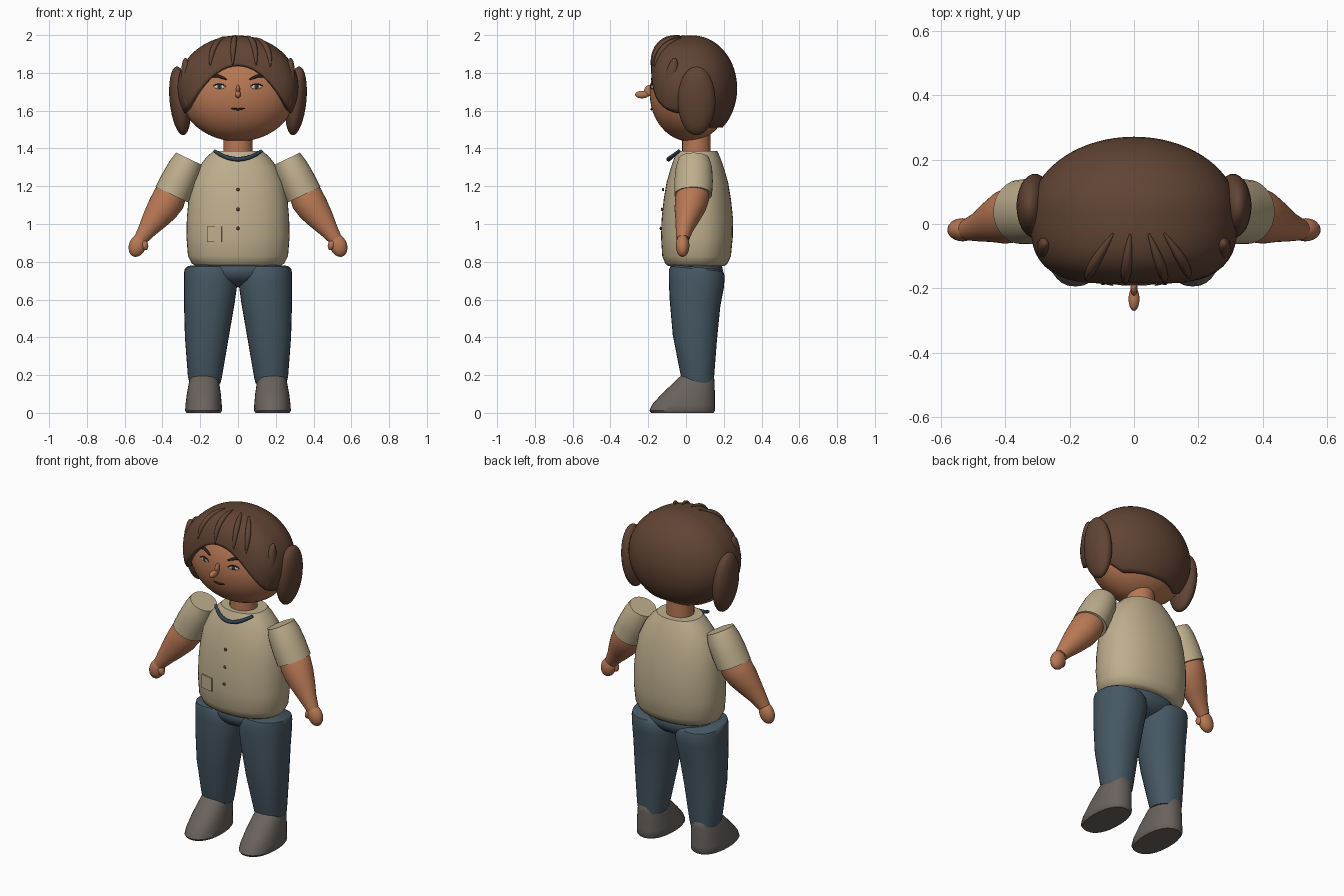
import bpy, bmesh, math
from mathutils import Vector, Matrix

if "Cube" in bpy.data.objects:
    bpy.data.objects.remove(bpy.data.objects["Cube"])


def material(name, r, g, b):
    m = bpy.data.materials.new(name)
    lin = [((c / 255 + 0.055) / 1.055) ** 2.4 for c in (r, g, b)]
    m.diffuse_color = (*lin, 1)
    m.use_nodes = True
    m.node_tree.nodes["Principled BSDF"].inputs["Base Color"].default_value = m.diffuse_color
    return m


SKIN = material("skin", 184, 120, 84)
HAIR = material("brown hair", 97, 68, 52)
SHIRT = material("beige cloth", 190, 174, 141)
DENIM = material("blue grey denim", 70, 88, 100)
SHOE = material("grey leather", 106, 99, 94)
NAVY = material("navy trim", 48, 66, 82)
DARK = material("dark brown", 52, 34, 28)
WHITE = material("eye white", 215, 210, 200)
IRIS = material("iris grey", 70, 80, 82)


def finish(name, bm, mat, angle=40):
    bmesh.ops.recalc_face_normals(bm, faces=bm.faces[:])
    me = bpy.data.meshes.new(name)
    bm.to_mesh(me)
    bm.free()
    me.materials.append(mat)
    ob = bpy.data.objects.new(name, me)
    bpy.context.collection.objects.link(ob)
    bpy.ops.object.select_all(action='DESELECT')
    ob.select_set(True)
    bpy.context.view_layer.objects.active = ob
    bpy.ops.object.shade_smooth_by_angle(angle=math.radians(angle))
    return ob


def ellipsoid(name, centre, radii, mat, tilt_x=0, tilt_y=0, segs=32):
    bm = bmesh.new()
    bmesh.ops.create_uvsphere(bm, u_segments=segs, v_segments=segs // 2, radius=1)
    mtx = (Matrix.Translation(centre) @ Matrix.Rotation(tilt_y, 4, 'Y')
           @ Matrix.Rotation(tilt_x, 4, 'X') @ Matrix.Diagonal((*radii, 1)))
    bm.transform(mtx)
    return finish(name, bm, mat)


def skin_rings(bm, rings):
    for a, b in zip(rings, rings[1:]):
        for i in range(len(a)):
            j = (i + 1) % len(a)
            bm.faces.new((a[i], a[j], b[j], b[i]))


def loft(name, rings, mat, power=2.0, tilt=0, slant=0, segs=32):
    """Rings are (x, y, z, half width, half depth); tilt turns them about y."""
    bm = bmesh.new()
    loops = []
    for x, y, z, rx, ry in rings:
        loop = []
        for i in range(segs):
            a = 2 * math.pi * i / segs
            c, s = math.cos(a), math.sin(a)
            u = math.copysign(abs(c) ** (2 / power), c) * rx
            v = math.copysign(abs(s) ** (2 / power), s) * ry
            loop.append(bm.verts.new((x + u * math.cos(tilt), y + v,
                                      z - u * math.sin(tilt) + v * slant)))
        loops.append(loop)
    skin_rings(bm, loops)
    bm.faces.new(loops[0])
    bm.faces.new(loops[-1])
    return finish(name, bm, mat)


def tube(name, points, radius, mat, tips=1.0):
    """Round tube along a path, narrowing to the given share at both tips."""
    cu = bpy.data.curves.new(name, 'CURVE')
    cu.dimensions = '3D'
    cu.bevel_depth = radius
    cu.bevel_resolution = 3
    cu.use_fill_caps = True
    sp = cu.splines.new('POLY')
    sp.points.add(len(points) - 1)
    for i, p in enumerate(points):
        sp.points[i].co = (*p, 1)
        sp.points[i].radius = tips + (1 - tips) * math.sin(math.pi * i / (len(points) - 1))
    cu.materials.append(mat)
    ob = bpy.data.objects.new(name, cu)
    bpy.context.collection.objects.link(ob)
    bpy.ops.object.select_all(action='DESELECT')
    ob.select_set(True)
    bpy.context.view_layer.objects.active = ob
    bpy.ops.object.convert(target='MESH')
    bpy.ops.object.shade_smooth_by_angle(angle=math.radians(50))


# Head and neck
HC, HR = Vector((0, 0.02, 1.692)), (0.305, 0.212, 0.255)
ellipsoid("head", HC, HR, SKIN, segs=48)
loft("neck", [(0, 0.055, 1.36, 0.078, 0.075), (0, 0.055, 1.48, 0.078, 0.075)], SKIN)


def face_point(x, z, lift=0.0):
    k = 1 - (x / HR[0]) ** 2 - ((z - HC.z) / HR[2]) ** 2
    return Vector((x, HC.y - HR[1] * math.sqrt(k) - lift, z))


# Face features
ellipsoid("nose_tip", (0, -0.233, 1.685), (0.017, 0.037, 0.02), SKIN, segs=20)
ellipsoid("nose_bridge", (0, -0.2, 1.705), (0.011, 0.022, 0.032), SKIN, tilt_x=-0.3, segs=16)
tube("mouth", [face_point(x, 1.607 + 4 * x * x, 0.002)
               for x in (-0.036, -0.018, 0, 0.018, 0.036)], 0.006, DARK, 0.4)
for s, side in ((-1, "right"), (1, "left")):
    yaw = Matrix.Rotation(s * 0.25, 4, 'Z')
    for part, r, mat, lift in (("eye", (0.031, 0.006, 0.013), WHITE, 0.0),
                               ("iris", (0.012, 0.005, 0.012), IRIS, 0.004),
                               ("pupil", (0.006, 0.004, 0.006), DARK, 0.007)):
        ob = ellipsoid(f"{side}_{part}", (0, 0, 0), r, mat, segs=16)
        ob.matrix_world = Matrix.Translation(face_point(s * 0.097, 1.727, lift)) @ yaw
    tube(f"{side}_upper_lid", [face_point(s * x, z, 0.005) for x, z in
         ((0.065, 1.728), (0.08, 1.738), (0.1, 1.741), (0.118, 1.738), (0.132, 1.73))],
         0.004, DARK, 0.5)
    tube(f"{side}_brow", [face_point(s * x, z, 0.004) for x, z in
         ((0.06, 1.765), (0.085, 1.776), (0.11, 1.785), (0.135, 1.783), (0.155, 1.77))],
         0.009, DARK, 0.4)

# Hair cap: fuller in front, open over the face along an arch
CC = Vector((0, 0.035, 1.718))
RX, RZ, R_FRONT, R_BACK = 0.322, 0.28, 0.225, 0.236


def on_hair(d):
    x, z = d.x / RX, d.z / RZ
    y, p = (d.y / R_FRONT, 3.2) if d.y < 0 else (d.y / R_BACK, 2.0)
    k = (math.hypot(x, z) ** p + abs(y) ** p) ** (1 / p)
    return CC + d / k


def hairline(p):
    arch = max(1.51, 1.84 - 3.2 * p.x ** 2)
    t = min(1, max(0, (p.y - 0.03) / 0.09))
    return arch + (1.51 - arch) * t


def hair_dir(az, el):
    return Vector((RX * math.cos(az) * math.cos(el), 0.23 * math.sin(az) * math.cos(el),
                   RZ * math.sin(el)))


bm = bmesh.new()
SEG, ROWS = 72, 24
ends = []
for i in range(SEG):
    lo, hi = -1.4, 1.5
    for _ in range(30):
        mid = (lo + hi) / 2
        p = on_hair(hair_dir(2 * math.pi * i / SEG, mid))
        lo, hi = (lo, mid) if p.z > hairline(p) else (mid, hi)
    ends.append(hi)
loops = []
for r in range(1, ROWS + 1):
    t = r / ROWS
    loops.append([bm.verts.new(on_hair(hair_dir(2 * math.pi * i / SEG,
                  math.pi / 2 + (ends[i] - math.pi / 2) * t))) for i in range(SEG)])
skin_rings(bm, loops)
crown = bm.verts.new(on_hair(Vector((0, 0, 1))))
for i in range(SEG):
    bm.faces.new((crown, loops[0][i], loops[0][(i + 1) % SEG]))
cap = finish("hair_cap", bm, HAIR, 60)
solid = cap.modifiers.new("thickness", 'SOLIDIFY')
solid.thickness, solid.offset = 0.03, -1

# Fringe strands lying on the cap
for n, (x0, x1) in enumerate(((-0.065, -0.16), (-0.012, -0.028), (0.045, 0.1), (0.095, 0.19))):
    a, b = Vector((x0, -0.03, 1.99)), Vector((x1, -0.19, 1.845))
    path = [on_hair(a.lerp(b, i / 10) - CC) for i in range(11)]
    tube(f"fringe_strand_{n + 1}", path, 0.016, HAIR, 0.2)

# Side hair
for s, side in ((-1, "right"), (1, "left")):
    ellipsoid(f"{side}_side_bun", (s * 0.307, 0.056, 1.652), (0.055, 0.1, 0.183), HAIR, tilt_y=s * 0.1)
    ellipsoid(f"{side}_front_lock", (s * 0.272, -0.082, 1.745), (0.03, 0.036, 0.137), HAIR,
              tilt_x=-0.17, tilt_y=s * 0.05, segs=24)

# Shirt body
loft("shirt_body", [(0, 0.055, 0.778, 0.222, 0.15), (0, 0.055, 0.79, 0.245, 0.165),
                    (0, 0.056, 0.83, 0.265, 0.182), (0, 0.058, 0.93, 0.273, 0.19),
                    (0, 0.06, 1.03, 0.271, 0.189), (0, 0.06, 1.13, 0.262, 0.178),
                    (0, 0.06, 1.22, 0.245, 0.163), (0, 0.06, 1.3, 0.208, 0.14),
                    (0, 0.06, 1.35, 0.17, 0.122), (0, 0.06, 1.386, 0.132, 0.106)],
     SHIRT, power=2.2, segs=48)
tube("collar_trim", [(x, -0.092 + 3.6 * x * x, 1.343 + 2.8 * x * x) for x in
     [-0.125 + 0.025 * i for i in range(11)]], 0.012, NAVY, 0.7)
for n, z in enumerate((1.183, 1.078, 0.977)):
    ellipsoid(f"button_{n + 1}", (0, -0.121 - 0.06 * (1.183 - z), z), (0.009, 0.006, 0.009), HAIR, segs=12)

# Thin patch pocket
bm = bmesh.new()
bmesh.ops.create_cube(bm, size=1)
bm.transform(Matrix.Translation((-0.125, -0.117, 0.946)) @ Matrix.Rotation(-0.2, 4, 'Z')
             @ Matrix.Diagonal((0.08, 0.009, 0.08, 1)))
finish("pocket", bm, SHIRT)

# Pelvis joining the legs
ellipsoid("pelvis", (0, 0.055, 0.755), (0.22, 0.14, 0.09), DENIM)

for s, side in ((-1, "right"), (1, "left")):
    # Arm
    loft(f"{side}_sleeve", [(s * 0.259, 0.042, 1.345, 0.076, 0.082), (s * 0.28, 0.042, 1.3, 0.088, 0.096),
                            (s * 0.315, 0.04, 1.228, 0.094, 0.102), (s * 0.35, 0.038, 1.155, 0.096, 0.1)],
         SHIRT, tilt=s * -0.0 + (0.443 if s < 0 else -0.443))
    loft(f"{side}_forearm", [(s * 0.345, 0.036, 1.17, 0.08, 0.086), (s * 0.365, 0.033, 1.135, 0.09, 0.09),
                             (s * 0.4, 0.022, 1.08, 0.084, 0.083), (s * 0.44, 0.008, 1.025, 0.069, 0.064),
                             (s * 0.48, -0.008, 0.97, 0.05, 0.046), (s * 0.515, -0.017, 0.92, 0.036, 0.034)],
         SKIN, tilt=-s * 0.6)
    ellipsoid(f"{side}_hand", (s * 0.532, -0.018, 0.886), (0.045, 0.036, 0.062), SKIN, tilt_y=-s * 0.35, segs=24)
    ellipsoid(f"{side}_thumb", (s * 0.495, -0.03, 0.89), (0.019, 0.021, 0.03), SKIN, tilt_y=s * 0.3, segs=16)
    # Trouser leg
    loft(f"{side}_trouser_leg", [(s * 0.175, 0.062, 0.158, 0.082, 0.083), (s * 0.175, 0.06, 0.19, 0.09, 0.088),
                                 (s * 0.165, 0.047, 0.4, 0.116, 0.117), (s * 0.152, 0.048, 0.58, 0.134, 0.134),
                                 (s * 0.145, 0.055, 0.68, 0.141, 0.146), (s * 0.148, 0.057, 0.74, 0.138, 0.148),
                                 (s * 0.157, 0.057, 0.762, 0.125, 0.14), (s * 0.17, 0.057, 0.772, 0.1, 0.115)],
         DENIM, power=2.2, slant=-0.1)
    # Shoe
    loft(f"{side}_shoe", [(s * 0.182, -0.02, 0, 0.09, 0.165), (s * 0.182, -0.02, 0.012, 0.098, 0.174),
                          (s * 0.182, -0.013, 0.045, 0.096, 0.166), (s * 0.181, 0.012, 0.1, 0.09, 0.141),
                          (s * 0.18, 0.04, 0.155, 0.081, 0.111), (s * 0.18, 0.057, 0.19, 0.073, 0.092),
                          (s * 0.18, 0.06, 0.2, 0.062, 0.08)], SHOE, power=2.3)
